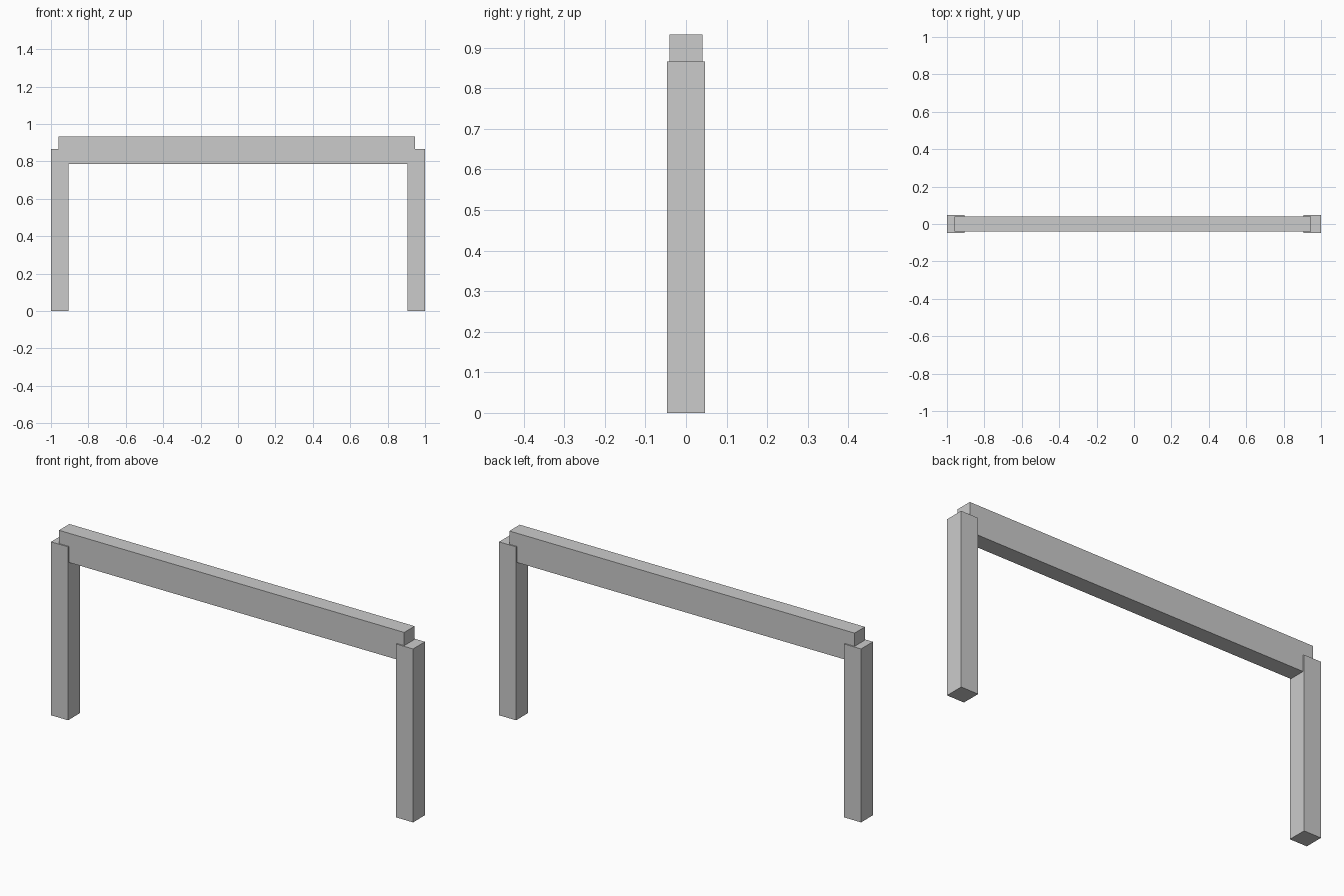
import bpy

if "Cube" in bpy.data.objects:
    bpy.data.objects.remove(bpy.data.objects["Cube"])


def box(name, lo, hi):
    """Axis-aligned box between two corners."""
    bpy.ops.mesh.primitive_cube_add(size=1, location=[(a + b) / 2 for a, b in zip(lo, hi)])
    ob = bpy.context.object
    ob.name = name
    ob.scale = [b - a for a, b in zip(lo, hi)]
    bpy.ops.object.transform_apply(location=False, rotation=False, scale=True)
    return ob


# Square posts at both ends
POST = 0.094
for side, name in ((-1, "left_post"), (1, "right_post")):
    cx = side * (1 - POST / 2)
    box(name, (cx - POST / 2, -POST / 2, 0), (cx + POST / 2, POST / 2, 0.866))

# Cross beam let into the post tops, slightly narrower than the posts
box("top_beam", (-0.96, -0.041, 0.786), (0.947, 0.041, 0.932))
